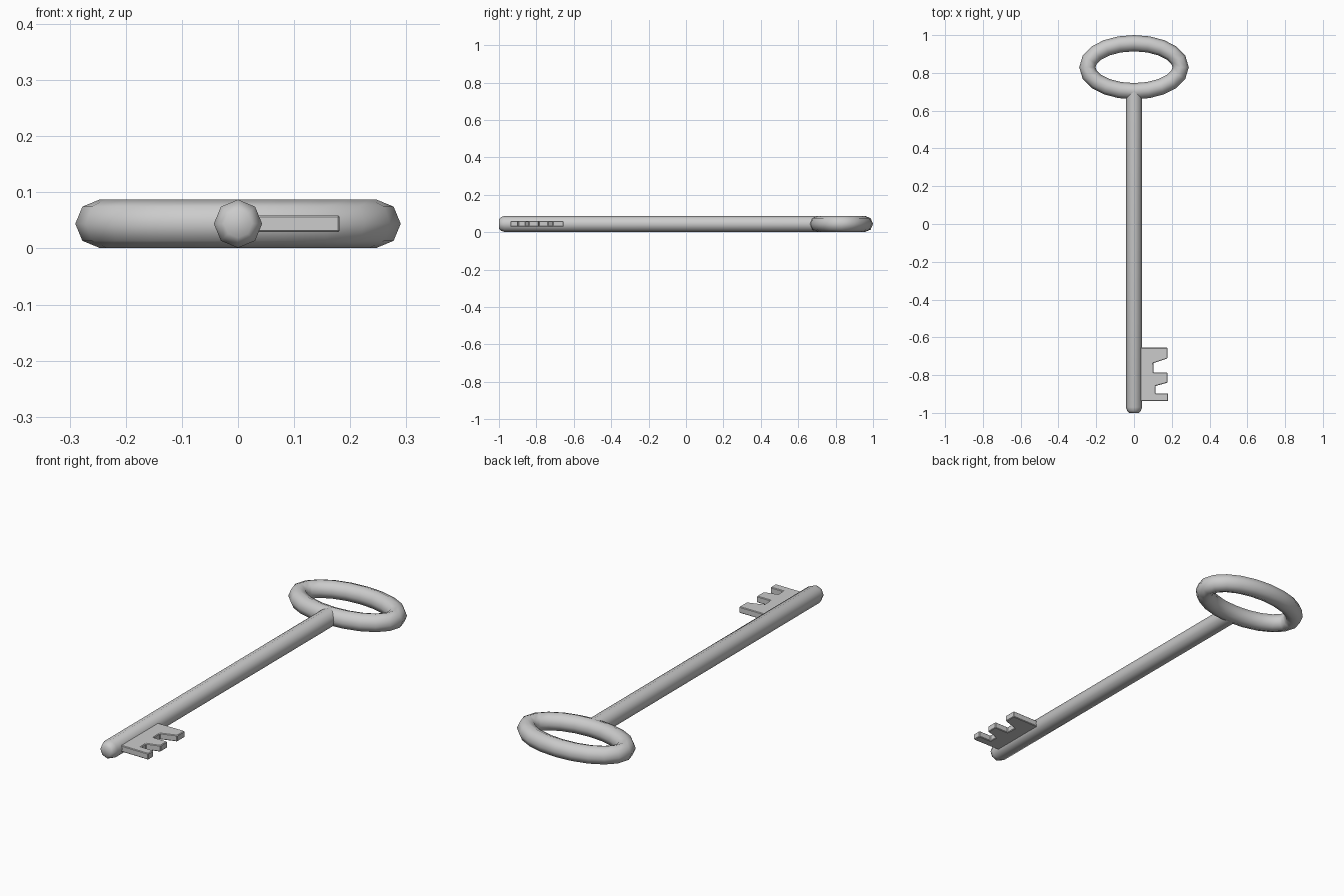
import bpy, bmesh
from math import sin, cos, tau, radians
from mathutils import Vector

if "Cube" in bpy.data.objects:
    bpy.data.objects.remove(bpy.data.objects["Cube"])

R = 0.043      # radius of the rod and of the ring's tube
ZC = 0.044     # centre height of the key
SIDES = 8


def make_object(name, bm, smooth=True):
    bmesh.ops.recalc_face_normals(bm, faces=bm.faces)
    mesh = bpy.data.meshes.new(name)
    bm.to_mesh(mesh)
    bm.free()
    ob = bpy.data.objects.new(name, mesh)
    bpy.context.collection.objects.link(ob)
    if smooth:
        bpy.ops.object.select_all(action='DESELECT')
        ob.select_set(True)
        bpy.context.view_layer.objects.active = ob
        bpy.ops.object.shade_smooth_by_angle(angle=radians(50))
    return ob


def loft(name, sections, closed):
    """Skin octagons given as (centre, outward direction, radius)."""
    bm = bmesh.new()
    rings = []
    for centre, side, r in sections:
        rings.append([bm.verts.new(centre + side * r * cos(tau * k / SIDES)
                                   + Vector((0, 0, r * sin(tau * k / SIDES))))
                      for k in range(SIDES)])
    pairs = list(zip(rings, rings[1:]))
    if closed:
        pairs.append((rings[-1], rings[0]))
    else:
        bm.faces.new(rings[0])
        bm.faces.new(rings[-1])
    for a, b in pairs:
        for k in range(SIDES):
            j = (k + 1) % SIDES
            bm.faces.new((a[k], a[j], b[j], b[k]))
    return make_object(name, bm)


# Shaft with rounded tip, running into the ring
profile = [(-1.0, 0.025), (-0.99, 0.036), (-0.97, R), (0.70, R)]
loft("shaft", [(Vector((0, y, ZC)), Vector((1, 0, 0)), r) for y, r in profile], False)

# Oval ring handle with constant tube thickness
A, B, SEG = 0.247, 0.127, 20
oval = []
for i in range(SEG):
    t = tau * i / SEG
    normal = Vector((B * cos(t), A * sin(t), 0)).normalized()
    oval.append((Vector((A * cos(t), 0.83 + B * sin(t), ZC)), normal, R))
loft("ring_handle", oval, True)

# Toothed bit
outline = [(0.02, -0.655), (0.177, -0.655), (0.177, -0.712), (0.102, -0.737),
           (0.104, -0.787), (0.177, -0.787), (0.177, -0.84), (0.113, -0.858),
           (0.114, -0.897), (0.181, -0.897), (0.181, -0.938), (0.02, -0.936)]
bm = bmesh.new()
face = bm.faces.new([bm.verts.new((x, y, ZC - 0.015)) for x, y in outline])
extruded = bmesh.ops.extrude_face_region(bm, geom=[face])
top = [v for v in extruded["geom"] if isinstance(v, bmesh.types.BMVert)]
bmesh.ops.translate(bm, verts=top, vec=(0, 0, 0.03))
bit = make_object("key_bit", bm, smooth=False)
bevel = bit.modifiers.new("soft_edges", 'BEVEL')
bevel.width = 0.003
bevel.segments = 1
